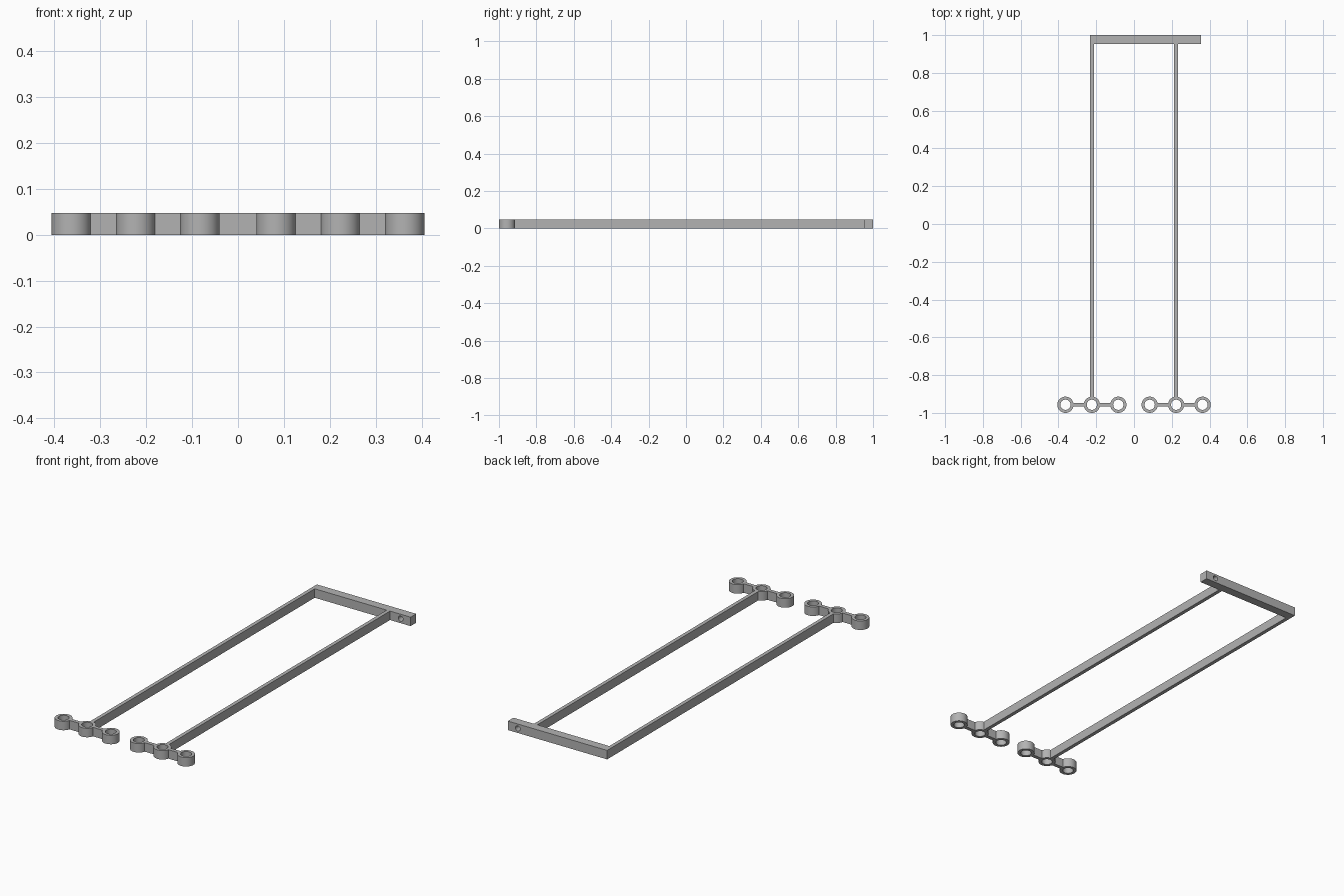
import bpy, bmesh, math

if "Cube" in bpy.data.objects:
    bpy.data.objects.remove(bpy.data.objects["Cube"])

H = 0.048                      # common height of every part
R_OUT, R_IN = 0.043, 0.027     # eyelet radii
Y_RING = -1 + R_OUT            # eyelet row
ROD_X, PITCH = 0.223, 0.14     # rod offset and eyelet spacing
T = 0.02                       # thickness of rods and links
BAR_Y = 0.953                  # front face of the crossbar

grey = bpy.data.materials.new("grey")
grey.diffuse_color = (0.45, 0.45, 0.45, 1)
grey.use_nodes = True
grey.node_tree.nodes["Principled BSDF"].inputs["Base Color"].default_value = grey.diffuse_color


def finish(name, bm):
    bmesh.ops.recalc_face_normals(bm, faces=bm.faces)
    mesh = bpy.data.meshes.new(name)
    bm.to_mesh(mesh)
    bm.free()
    mesh.materials.append(grey)
    ob = bpy.data.objects.new(name, mesh)
    bpy.context.collection.objects.link(ob)
    return ob


def smooth(ob):
    bpy.ops.object.select_all(action='DESELECT')
    ob.select_set(True)
    bpy.context.view_layer.objects.active = ob
    bpy.ops.object.shade_smooth_by_angle(angle=math.radians(30))


def box(name, x0, x1, y0, y1):
    bm = bmesh.new()
    bmesh.ops.create_cube(bm, size=1)
    for v in bm.verts:
        v.co = (x1 if v.co.x > 0 else x0, y1 if v.co.y > 0 else y0, H if v.co.z > 0 else 0)
    return finish(name, bm)


def ring(name, cx, cy, n=48):
    # rectangular section swept round the vertical axis
    bm = bmesh.new()
    section = [(R_IN, 0), (R_OUT, 0), (R_OUT, H), (R_IN, H)]
    loops = []
    for i in range(n):
        a = 2 * math.pi * i / n
        loops.append([bm.verts.new((cx + r * math.cos(a), cy + r * math.sin(a), z))
                      for r, z in section])
    for i in range(n):
        p, q = loops[i], loops[(i + 1) % n]
        for k in range(4):
            m = (k + 1) % 4
            bm.faces.new((p[k], q[k], q[m], p[m]))
    smooth(finish(name, bm))


# Two rods, each ending in a row of three linked eyelets
GRIP = 0.04                    # links and rods stop inside the eyelet wall
for side, s in (("left", -1), ("right", 1)):
    cx = s * ROD_X
    box(side + "_rod", cx - T / 2, cx + T / 2, Y_RING + GRIP, BAR_Y)
    for i in (-1, 0, 1):
        ring(f"{side}_eyelet_{i + 2}", cx + i * PITCH, Y_RING)
    for i in (-1, 0):
        x = cx + i * PITCH
        box(f"{side}_link_{i + 2}", x + GRIP, x + PITCH - GRIP, Y_RING - T / 2, Y_RING + T / 2)

# Crossbar at the back with a hole through its overhanging end
bar = box("crossbar", -ROD_X - T / 2, 0.355, BAR_Y, 1.0)
bm = bmesh.new()
bmesh.ops.create_cone(bm, cap_ends=True, segments=32, radius1=0.014, radius2=0.014, depth=0.2)
for v in bm.verts:
    v.co = (v.co.x + 0.296, v.co.z + 0.976, v.co.y + H / 2)
cutter = finish("hole_cutter", bm)
cutter.hide_render = True
cutter.hide_set(True)
mod = bar.modifiers.new("hole", 'BOOLEAN')
mod.operation = 'DIFFERENCE'
mod.solver = 'EXACT'
mod.object = cutter
smooth(bar)
